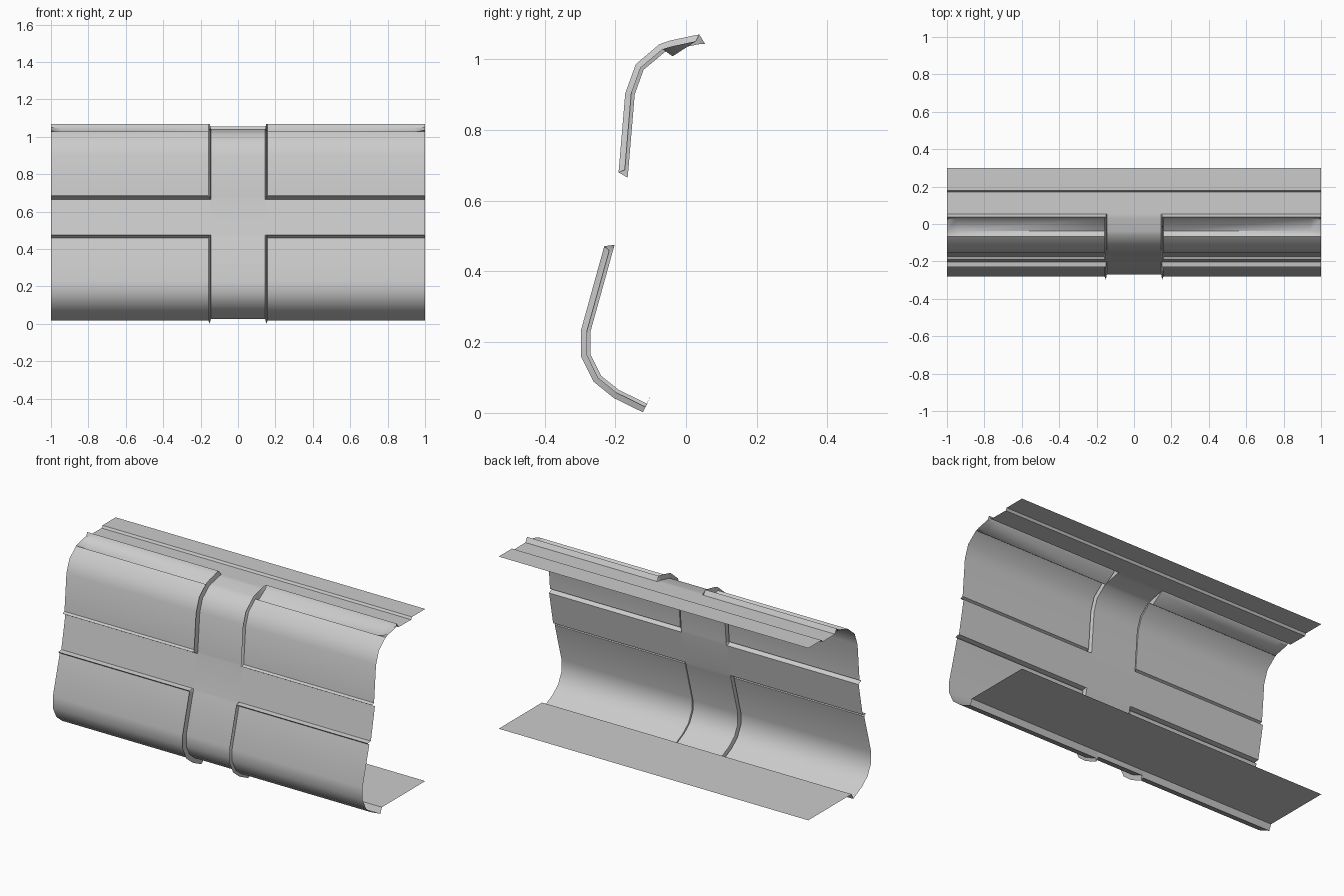
import bpy, bmesh, math
from mathutils import Vector

if "Cube" in bpy.data.objects:
    bpy.data.objects.remove(bpy.data.objects["Cube"])

RAISE, LIP = 0.010, 0.027   # height of raised panels and of the lip round them

# Cross-section (y, z, kind) from the lower flange up to the upper flange.
# G = base sheet, P = raised panel, R = lip row, V = valley pressed in the panel
profile = [
    (0.30, 0.05, 'G'), (-0.10, 0.05, 'G'),                       # lower flange
    (-0.11, 0.026, 'P'), (-0.19, 0.065, 'P'), (-0.24, 0.105, 'P'),
    (-0.27, 0.165, 'P'), (-0.27, 0.23, 'P'), (-0.207, 0.457, 'P'),
    (-0.205, 0.464, 'R'), (-0.202, 0.475, 'G'),                  # middle groove
    (-0.165, 0.665, 'G'), (-0.164, 0.677, 'R'), (-0.163, 0.686, 'P'),
    (-0.145, 0.90, 'P'), (-0.12, 0.97, 'P'), (-0.06, 1.02, 'P'),
    (-0.04, 1.026, 'V'), (0.03, 1.041, 'P'), (0.042, 1.043, 'R'),
    (0.054, 1.043, 'G'), (0.170, 1.042, 'G'),                    # stepped upper flange
    (0.178, 1.055, 'G'), (0.30, 1.055, 'G'),
]

# Columns along x, mirrored: G = centre groove, R = lip, P = panel, V = panel with valley
half = [(0.145, 'G'), (0.151, 'R'), (0.158, 'V'), (0.945, 'V'), (1.0, 'P')]
columns = [(-x, k) for x, k in reversed(half)] + half


def outward(i):
    """Outward direction of a raised profile row, ignoring base-sheet neighbours."""
    a = i - 1 if profile[i - 1][2] != 'G' else i
    b = i + 1 if profile[i + 1][2] != 'G' else i
    dy = profile[b][0] - profile[a][0]
    dz = profile[b][1] - profile[a][1]
    return Vector((0, -dz, dy)).normalized()


def point(i, x, col):
    y, z, row = profile[i]
    p = Vector((x, y, z))
    if row == 'G' or col == 'G':
        return p
    if row == 'V' and col == 'V':
        return Vector((x, -0.038, 1.008))
    lip = row == 'R' or col == 'R'
    return p + outward(i) * (LIP if lip else RAISE)


# Pressed sheet with four raised panels
bm = bmesh.new()
grid = [[bm.verts.new(point(i, x, c)) for x, c in columns] for i in range(len(profile))]
for lower, upper in zip(grid, grid[1:]):
    for j in range(len(columns) - 1):
        bm.faces.new((lower[j], lower[j + 1], upper[j + 1], upper[j]))
mesh = bpy.data.meshes.new("pressed_panel")
bm.to_mesh(mesh)
bm.free()
panel = bpy.data.objects.new("pressed_panel", mesh)
bpy.context.collection.objects.link(panel)
bpy.context.view_layer.objects.active = panel
panel.select_set(True)
bpy.ops.object.shade_smooth_by_angle(angle=math.radians(40))
